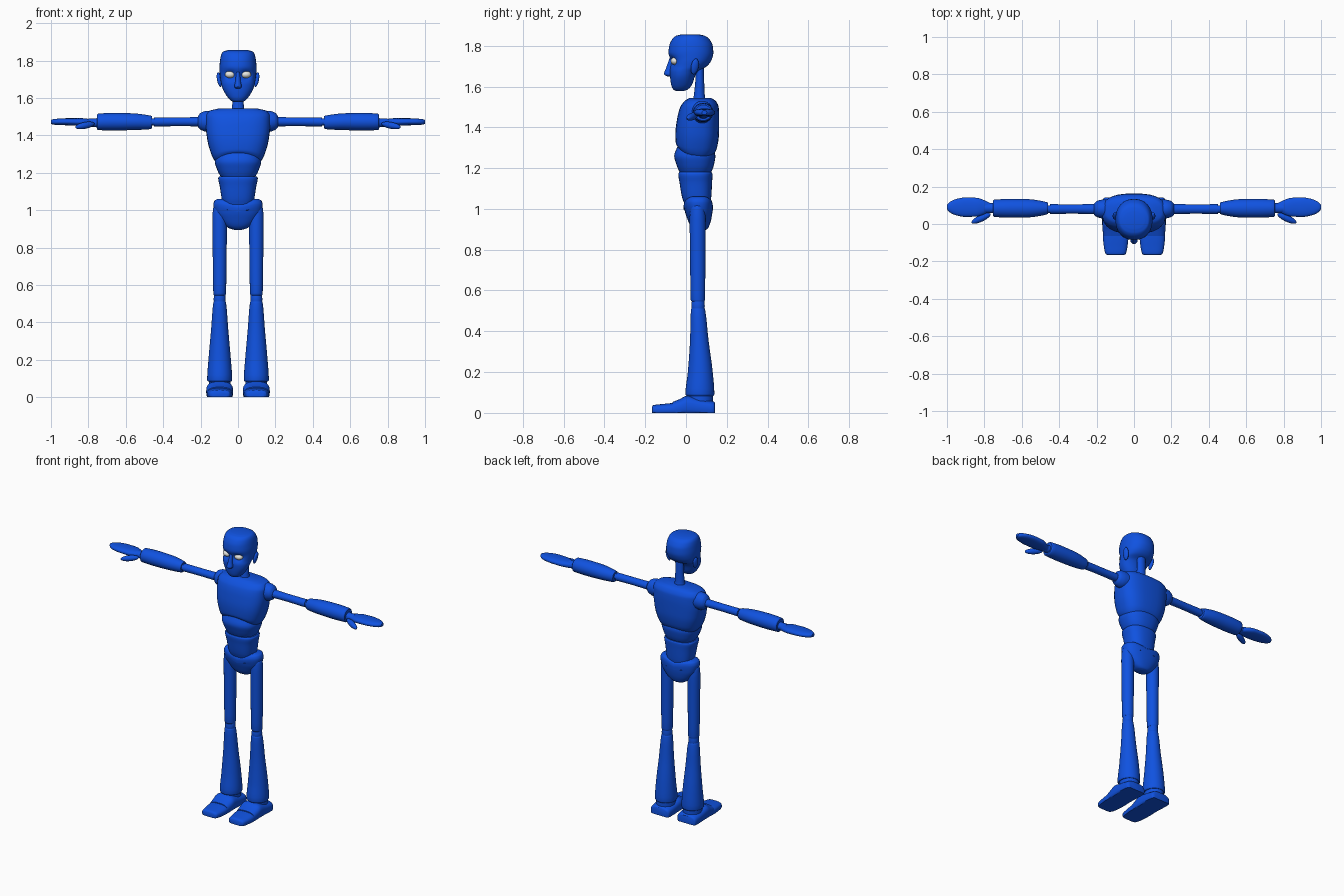
import bpy
import bmesh
from math import sin, cos, pi, exp, radians, copysign
from mathutils import Matrix, Vector, Euler

cube = bpy.data.objects.get("Cube")
if cube:
    bpy.data.objects.remove(cube, do_unlink=True)

CM = 0.01  # section tables are written in hundredths of a unit
parts = []


def material(name, rgb):
    mat = bpy.data.materials.new(name)
    mat.use_nodes = True
    mat.diffuse_color = (*rgb, 1)
    mat.node_tree.nodes["Principled BSDF"].inputs["Base Color"].default_value = (*rgb, 1)
    return mat


blue = material("bright blue", (0.005, 0.085, 0.75))
white = material("eye white", (0.8, 0.8, 0.76))


def clamp(value):
    return max(0.0, min(1.0, value))


def finish(name, bm, mat):
    bmesh.ops.recalc_face_normals(bm, faces=bm.faces)
    mesh = bpy.data.meshes.new(name)
    bm.to_mesh(mesh)
    bm.free()
    mesh.materials.append(mat)
    obj = bpy.data.objects.new(name, mesh)
    bpy.context.collection.objects.link(obj)
    parts.append(obj)


def refine(rows, steps):
    """Add rows between the given ones without overshooting them."""
    secants = [[(q - p) / (b[0] - a[0]) for p, q in zip(a, b)]
               for a, b in zip(rows, rows[1:])]
    slopes = [secants[0]]
    for s, t in zip(secants, secants[1:]):
        slopes.append([2 * p * q / (p + q) if p * q > 0 else 0 for p, q in zip(s, t)])
    slopes.append(secants[-1])
    result = []
    for i, (a, b) in enumerate(zip(rows, rows[1:])):
        span = b[0] - a[0]
        for k in range(steps):
            f = k / steps
            g = f * f * (3 - 2 * f)
            result.append([p * (1 - g) + q * g
                           + span * f * (1 - f) * (m * (1 - f) - n * f)
                           for p, q, m, n in zip(a, b, slopes[i], slopes[i + 1])])
    return result + [rows[-1]]


def loft(name, rows, axis="z", centre=0, power=2, side=1, steps=4, sides=32, tweak=None):
    """Skin rows of (position, half width, low edge, high edge) along an axis."""
    bm = bmesh.new()
    rings = []
    for t, half, low, high in refine(rows, steps):
        ring = []
        for i in range(sides):
            c, s = cos(2 * pi * i / sides), sin(2 * pi * i / sides)
            u = centre + half * copysign(abs(c) ** (2 / power), c)
            v = (low + high) / 2 + (high - low) / 2 * copysign(abs(s) ** (2 / power), s)
            p = Vector({"x": (t, u, v), "y": (u, t, v), "z": (u, v, t)}[axis]) * CM
            if tweak:
                tweak(p)
            p.x *= side
            ring.append(bm.verts.new(p))
        rings.append(ring)
    for a, b in zip(rings, rings[1:]):
        for i in range(sides):
            j = (i + 1) % sides
            bm.faces.new((a[i], a[j], b[j], b[i]))
    bm.faces.new(rings[0])
    bm.faces.new(rings[-1])
    finish(name, bm, blue)


def ball(name, centre, radii, mat=blue, side=1, turn=(0, 0, 0)):
    x, y, z = centre
    rx, ry, rz = turn
    rot = Euler((radians(rx), radians(ry) * side, radians(rz) * side)).to_matrix().to_4x4()
    matrix = Matrix.Translation(Vector((x * side, y, z)) * CM) @ rot
    matrix = matrix @ Matrix.Diagonal((*(Vector(radii) * CM), 1))
    bm = bmesh.new()
    bmesh.ops.create_uvsphere(bm, u_segments=24, v_segments=16, radius=1, matrix=matrix)
    finish(name, bm, mat)


# Shape rules for single parts
def rib_arch(p):
    weight = clamp((1.35 - p.z) / 0.1) * clamp((0.07 - p.y) / 0.1)
    p.z += 0.045 * weight * clamp(1 - (p.x / 0.14) ** 2)


def eye_sockets(p):
    if p.y < 0:
        p.y += 0.022 * exp(-((abs(p.x) - 0.042) / 0.025) ** 2 - ((p.z - 1.72) / 0.022) ** 2)


def slant_cuff(p):
    p.z += (0.07 - p.y) * 0.3 * clamp((0.25 - p.z) / 0.12)


def flat_sole(p):
    p.z = max(p.z, 0)


def pelvis_dip(p):
    if p.z > 1:
        p.z -= 0.02 * clamp(1 - abs(p.x) / 0.09)


# Torso
loft("chest", [(125, 11, -2, 12), (126, 12.3, -3.5, 13.2), (130, 14.3, -5, 15.2),
               (137, 16.3, -5.2, 16.2), (145, 17.2, -4.2, 16.3), (150, 17.2, -2.8, 16),
               (153, 15.5, -0.5, 14.5), (154.3, 10.5, 1.5, 12.5)], power=2.7, tweak=rib_arch)
loft("upper_abdomen", [(117.5, 8.8, -2.8, 11.8), (118.5, 9.6, -3.4, 12.6),
                       (122, 11.3, -4.8, 13.8), (126, 12.4, -5.8, 14.4),
                       (131, 11, -4, 12.5)], power=2.4)
loft("lower_abdomen", [(103, 8, -1, 12), (106, 8.7, -2, 12.4), (113, 9.8, -3.2, 12.8),
                       (117, 10.6, -3.8, 13), (118, 10, -3.4, 12.6)], power=2.5)
loft("pelvis", [(89.5, 2, 5, 9), (90.2, 4.5, 3.5, 10.5), (92, 7.3, 2, 11.5),
                (95, 10, 0.7, 12.4), (99, 12.4, -0.6, 13), (103, 13.2, -1.2, 13.2),
                (105, 12.6, -0.6, 12.8), (106, 11, 0.8, 11.5)], power=2.4, tweak=pelvis_dip)

# Neck and head
loft("neck", [(152, 3.8, 3.3, 10), (156, 3.1, 3.9, 9.2), (163, 2.8, 4.6, 8.9),
              (172, 2.8, 5, 8.7)], sides=20)
loft("head", [(157.8, 2.2, -5, -1), (158.6, 3.8, -6.3, 1), (161, 6, -7.3, 3),
              (165, 8.2, -7.8, 4.4), (167.5, 8.9, -7.9, 6), (170, 9.4, -7.8, 10.3),
              (173, 9.8, -7.8, 12.5), (176.5, 9.9, -8.6, 13.4), (180, 9.6, -8.2, 13.1),
              (183, 9, -6.9, 11.6), (184.8, 7.9, -5, 9.4), (185.5, 5.5, -2.5, 6.5)],
     power=2.2, sides=48, tweak=eye_sockets)
loft("nose", [(165, 1.2, -9.2, -6), (166, 2, -10.8, -6), (169, 1.4, -9.8, -6),
              (174, 1, -8, -5)], sides=16)

for side, word in ((1, "left"), (-1, "right")):
    def name(part):
        return word + "_" + part

    # Face details
    ball(name("eye"), (4.2, -5.3, 172.5), (2.8, 2.2, 1.9), white, side)
    ball(name("ear"), (10, 4.3, 169.8), (1.2, 1.9, 4), side=side, turn=(-8, 12, 12))

    # Arm
    arm = dict(axis="x", side=side)
    loft(name("shoulder"), [(13, 5.2, 142, 153), (17, 5, 142, 153), (20, 4.2, 143, 152),
                            (21.5, 2.8, 144.5, 150)], centre=8, **arm)
    loft(name("upper_arm"), [(19, 2.8, 144.8, 149.8), (32, 2.5, 144.9, 149.6),
                             (45, 2.6, 144.7, 149.6)], centre=8, **arm)
    loft(name("elbow"), [(44, 2, 145.3, 149), (47, 2, 145.3, 149)], centre=8, **arm)
    loft(name("forearm"), [(46, 3, 143.8, 150.2), (47, 3.4, 143.3, 150.6),
                           (57, 4.9, 142.8, 151.8), (66, 5, 142.6, 152),
                           (74.7, 4.6, 142.8, 151.6), (75.3, 4, 143.3, 151)],
         centre=8.4, **arm)
    loft(name("wrist"), [(74, 3, 144.2, 149.4), (77, 2.6, 144.4, 149), (80, 2.6, 144.8, 149)],
         centre=8.5, **arm)
    loft(name("hand"), [(77, 2.2, 144.6, 148.4), (80, 3.7, 144.8, 148.8),
                        (84, 5, 145, 149.2), (90, 5.2, 145.3, 149.2), (95, 4.4, 145.5, 149),
                        (98.5, 2.8, 145.7, 148.7), (100, 1.2, 146.2, 148.2)],
         centre=9, power=2.3, **arm)
    ball(name("thumb"), (81.8, 3, 145.3), (5.7, 1.8, 1.8), side=side, turn=(0, 10, -25))

    # Leg
    leg = dict(centre=9.8, side=side)
    loft(name("thigh"), [(54.5, 3.1, 2.8, 9), (55.5, 3.4, 2.3, 9.3), (75, 3.7, 2, 9.5),
                         (95, 3.9, 1.8, 9.6), (101, 3.5, 2.3, 9), (103, 1.8, 4, 7.5)], **leg)
    loft(name("knee"), [(49.5, 2.9, 2.9, 9), (52.5, 3.2, 2.6, 9.2), (55.5, 2.8, 3, 8.9)], **leg)
    loft(name("shin"), [(8.3, 6.2, 0.3, 13.4), (9.2, 6.7, -0.3, 13.9), (20, 6, 0.9, 13.1),
                        (36, 4.6, 2, 11), (50.5, 3.4, 2.4, 9.4), (51.5, 3, 2.8, 9)], **leg)
    loft(name("ankle"), [(4, 5.8, 1, 13.2), (8, 5.8, 0.8, 13.2), (12, 5.4, 1.2, 12.8)], **leg)

    # Foot
    foot = dict(axis="y", centre=9.8, side=side, tweak=flat_sole)
    loft(name("foot"), [(-6.5, 6.6, -2, 5.4), (-3, 7, -2, 6.8), (0.5, 7.2, -2, 8.4),
                        (6, 7.2, -2, 7.2), (12, 7, -2, 6), (13.6, 6.6, -2, 5.6),
                        (14.2, 5.6, -1.5, 5)], power=2.8, **foot)
    loft(name("toes"), [(-16.7, 4.2, -0.5, 3), (-16, 5.4, -1, 3.8), (-12, 6.3, -1.6, 4.3),
                        (-7, 6.8, -2, 4.8), (-4, 6.6, -2, 5)], power=2.8, **foot)

bpy.ops.object.select_all(action="DESELECT")
for obj in parts:
    obj.select_set(True)
bpy.context.view_layer.objects.active = parts[0]
bpy.ops.object.shade_smooth_by_angle(angle=radians(40))
